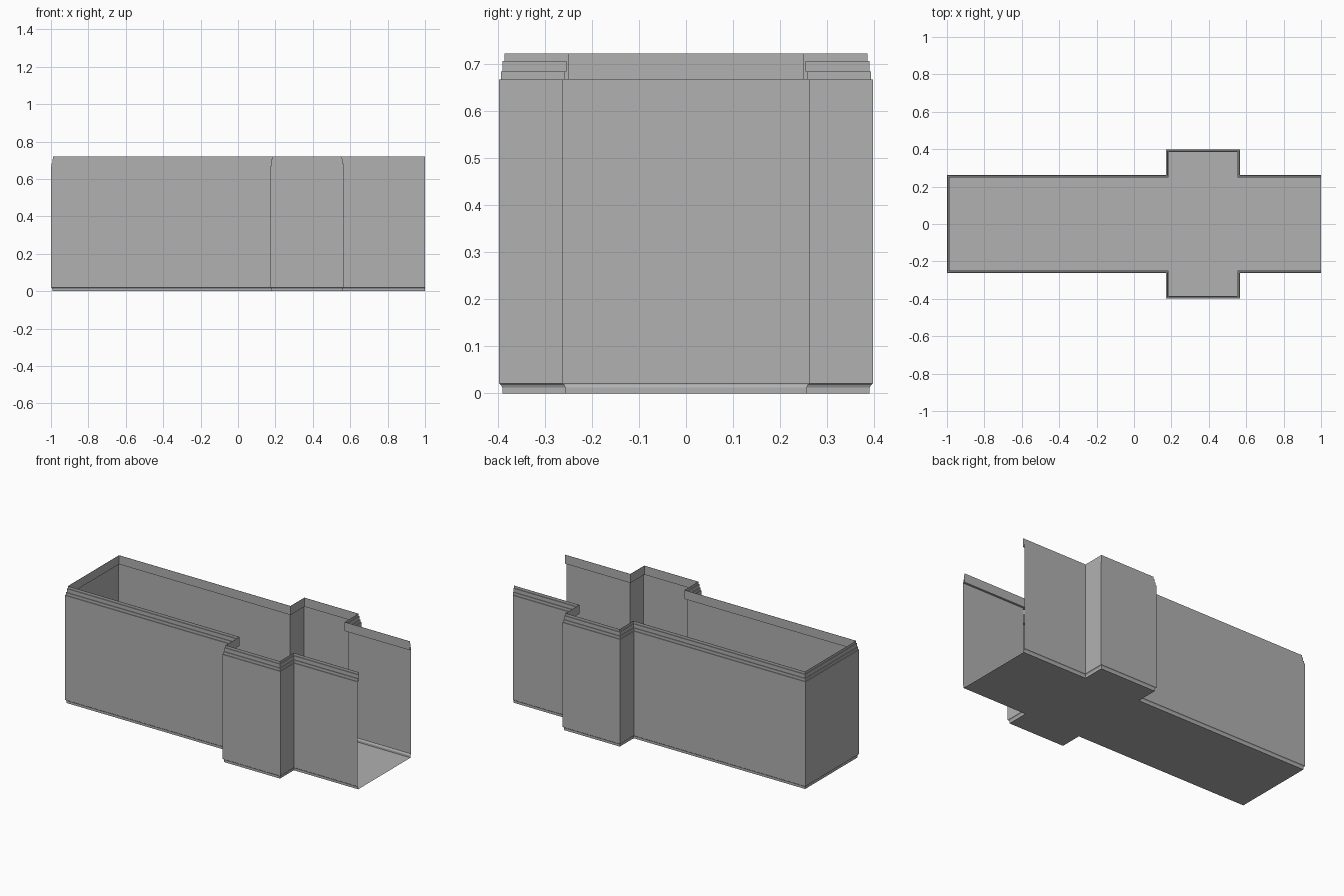
import bpy, bmesh
from mathutils import Vector

if "Cube" in bpy.data.objects:
    bpy.data.objects.remove(bpy.data.objects["Cube"])

# Footprint: a long hall with a crossing wing, open at the right end
half = [(1, .262), (.567, .262), (.567, .397), (.172, .397), (.172, .262), (-1, .262)]
path = [Vector(p) for p in half] + [Vector((x, -y)) for x, y in reversed(half)]

# Dark grey stone
stone = bpy.data.materials.new("dark_grey")
stone.diffuse_color = (.44, .44, .44, 1)
stone.use_nodes = True
stone.node_tree.nodes["Principled BSDF"].inputs["Base Color"].default_value = stone.diffuse_color


def inset(d):
    """Footprint moved inward by d with square mitred corners."""
    dirs = [(b - a).normalized() for a, b in zip(path, path[1:])]
    norms = [Vector((-v.y, v.x)) for v in dirs]
    out = []
    for i, p in enumerate(path):
        q = p.copy()
        if i > 0:
            q += norms[i - 1] * d
        if i < len(norms):
            q += norms[i] * d
        out.append(q)
    return out


def finish(name, bm):
    mesh = bpy.data.meshes.new(name)
    bm.to_mesh(mesh)
    bm.free()
    mesh.materials.append(stone)
    obj = bpy.data.objects.new(name, mesh)
    bpy.context.collection.objects.link(obj)
    return obj


def sweep(name, profile):
    """Sweep (inset, height) profile points along the footprint."""
    bm = bmesh.new()
    rows = [[bm.verts.new((p.x, p.y, z)) for p in inset(d)] for d, z in profile]
    for lo, hi in zip(rows, rows[1:]):
        for i in range(len(path) - 1):
            bm.faces.new((lo[i], lo[i + 1], hi[i + 1], hi[i]))
    return finish(name, bm)


# Thin walls with a recessed foot
sweep("walls", [(.007, 0), (.007, .012), (.004, .018), (0, .021), (0, .666)])

# Stepped rim moulding, stepping inward towards the top
sweep("rim_moulding", [(0, .666), (.004, .666), (.004, .683), (.008, .683), (.008, .706),
                       (.012, .706), (.012, .721), (.013, .721), (.013, .666), (.004, .666)])

# Floor slab
bm = bmesh.new()
bm.faces.new([bm.verts.new((p.x, p.y, 0)) for p in reversed(inset(.007))])
finish("floor", bm)
